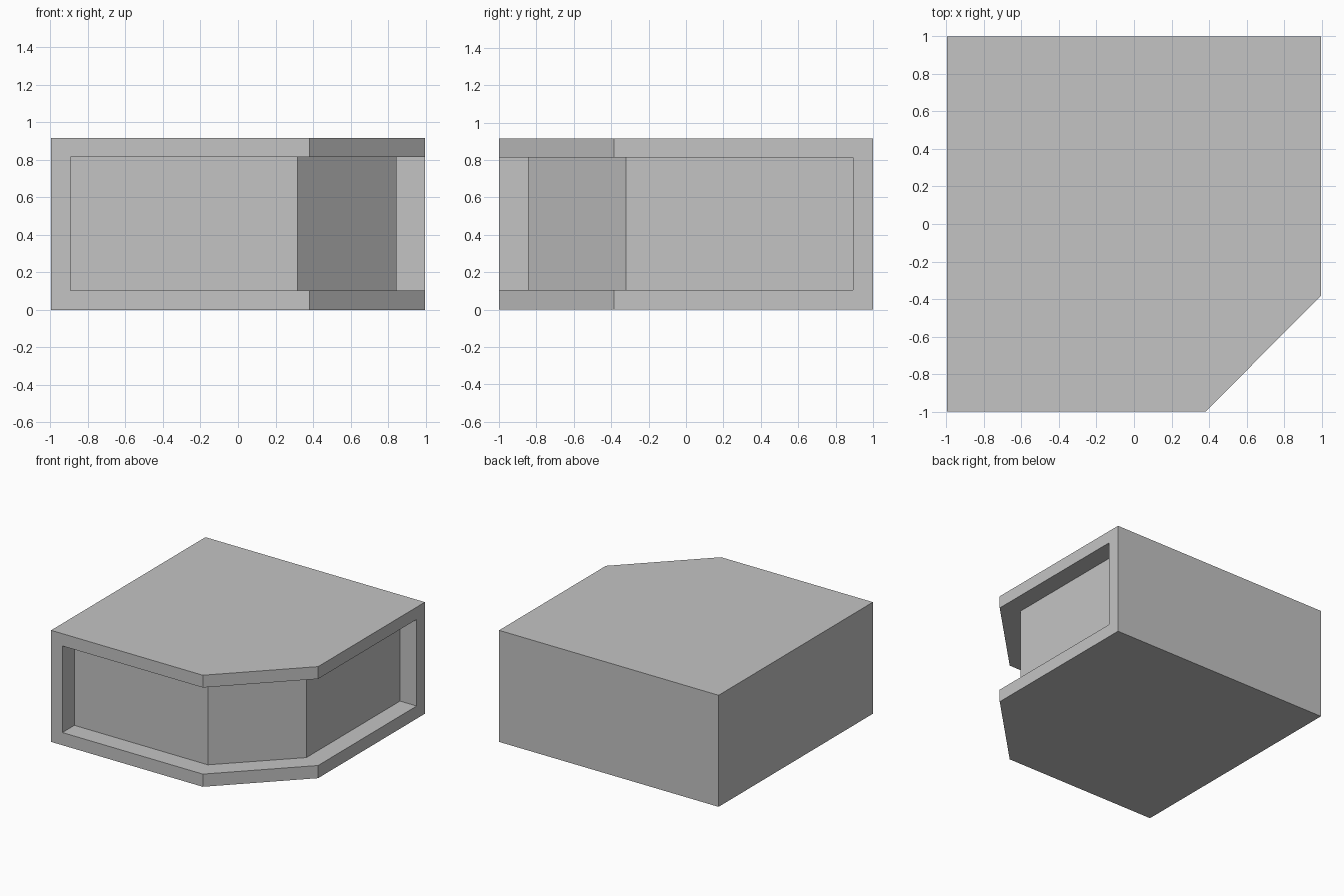
import bpy
import bmesh

default = bpy.data.objects.get("Cube")
if default:
    bpy.data.objects.remove(default, do_unlink=True)


def flat_material(name, value):
    mat = bpy.data.materials.new(name)
    colour = (value, value, value, 1)
    mat.diffuse_color = colour
    mat.use_nodes = True
    mat.node_tree.nodes["Principled BSDF"].inputs["Base Color"].default_value = colour
    return mat


def prism(name, outline, bottom, top, mat):
    """Extrude a plan outline between two heights."""
    bm = bmesh.new()
    base = bm.faces.new([bm.verts.new((x, y, bottom)) for x, y in outline])
    grown = bmesh.ops.extrude_face_region(bm, geom=[base], use_keep_orig=True)
    verts = [v for v in grown["geom"] if isinstance(v, bmesh.types.BMVert)]
    bmesh.ops.translate(bm, verts=verts, vec=(0, 0, top - bottom))
    bmesh.ops.recalc_face_normals(bm, faces=bm.faces)
    mesh = bpy.data.meshes.new(name)
    bm.to_mesh(mesh)
    bm.free()
    mesh.materials.append(mat)
    obj = bpy.data.objects.new(name, mesh)
    bpy.context.collection.objects.link(obj)
    return obj


grey = flat_material("light grey", 0.55)
half_x, half_y, height, rim = 0.996, 1.0, 0.915, 0.104

# Block with one corner cut off in plan
body = prism("corner_block", [
    (-half_x, -half_y), (0.381, -half_y), (half_x, -0.384),
    (half_x, half_y), (-half_x, half_y)], 0, height, grey)

# Recess wrapping round the front, the cut corner and the side
recess = prism("recess_cutter", [
    (-0.893, -1.3), (1.3, -1.3), (1.3, 0.893), (0.845, 0.893),
    (0.845, -0.32), (0.318, -0.845), (-0.893, -0.845)],
    rim, height - rim + 0.003, grey)
recess.hide_render = True

# Cut the recess, keep the finished mesh and drop the cutter
cut = body.modifiers.new("recess", 'BOOLEAN')
cut.operation = 'DIFFERENCE'
cut.solver = 'EXACT'
cut.object = recess
graph = bpy.context.evaluated_depsgraph_get()
finished = bpy.data.meshes.new_from_object(body.evaluated_get(graph))
body.modifiers.clear()
body.data = finished
bpy.data.objects.remove(recess, do_unlink=True)
